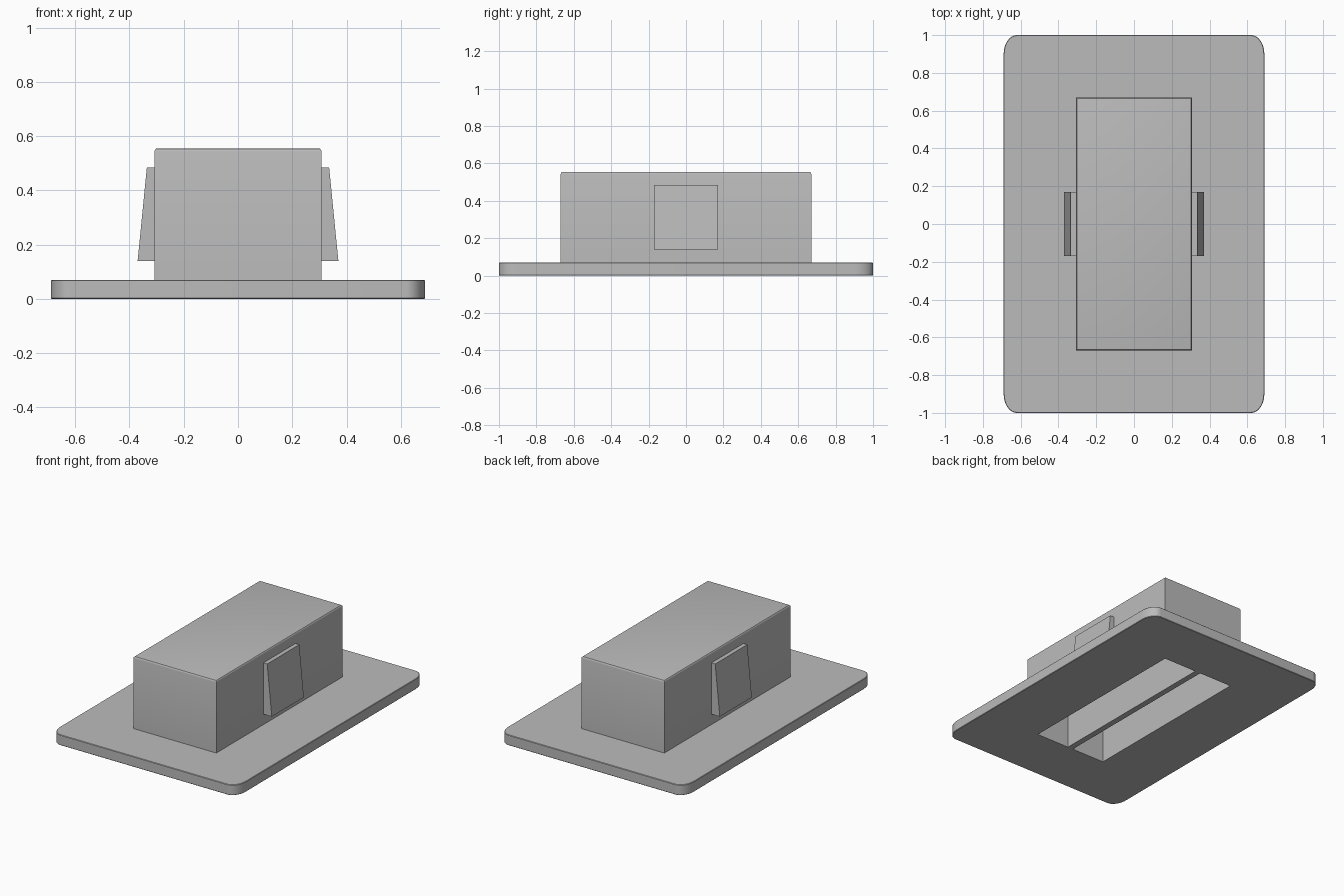
import bpy, bmesh
from math import sin, cos, pi

cube = bpy.data.objects.get("Cube")
if cube:
    bpy.data.objects.remove(cube, do_unlink=True)

grey = bpy.data.materials.new("plain_grey")
grey.use_nodes = True
grey.diffuse_color = (0.5, 0.5, 0.5, 1)
grey.node_tree.nodes["Principled BSDF"].inputs["Base Color"].default_value = (0.5, 0.5, 0.5, 1)

PLATE_TOP, HOUSING_TOP = 0.07, 0.555


def prism(name, outline, direction, round_edges=None, radius=0.01, segments=3):
    """Extrude a closed outline; optionally round the edges picked by a rule."""
    bm = bmesh.new()
    face = bm.faces.new([bm.verts.new(p) for p in outline])
    moved = bmesh.ops.extrude_face_region(bm, geom=[face])["geom"]
    bmesh.ops.translate(bm, vec=direction,
                        verts=[v for v in moved if isinstance(v, bmesh.types.BMVert)])
    bmesh.ops.recalc_face_normals(bm, faces=bm.faces)
    if round_edges:
        bmesh.ops.bevel(bm, geom=[e for e in bm.edges if round_edges(e)], offset=radius,
                        segments=segments, profile=0.5, affect='EDGES')
    mesh = bpy.data.meshes.new(name)
    bm.to_mesh(mesh)
    bm.free()
    mesh.materials.append(grey)
    obj = bpy.data.objects.new(name, mesh)
    bpy.context.collection.objects.link(obj)
    return obj


def rectangle(x0, x1, y, z):
    return [(x0, -y, z), (x1, -y, z), (x1, y, z), (x0, y, z)]


def activate(obj):
    bpy.ops.object.select_all(action='DESELECT')
    obj.select_set(True)
    bpy.context.view_layer.objects.active = obj


def flat_edge(e):
    return abs(e.verts[0].co.z - e.verts[1].co.z) < 0.001


# Base plate with rounded corners
outline = []
for quarter, (sx, sy) in enumerate([(1, 1), (-1, 1), (-1, -1), (1, -1)]):
    for i in range(11):
        a = (quarter + i / 10) * pi / 2
        outline.append((sx * 0.62 + 0.07 * cos(a), sy * 0.9 + 0.1 * sin(a), 0))
plate = prism("base_plate", outline, (0, 0, PLATE_TOP), flat_edge, 0.003, 1)

# Housing block with softened top edges
housing = prism("housing", rectangle(-0.308, 0.308, 0.67, PLATE_TOP),
                (0, 0, HOUSING_TOP - PLATE_TOP),
                lambda e: flat_edge(e) and e.verts[0].co.z > 0.5, 0.012)

# Two long hollows open at the underside, with a thin rib between them
for side in (-1, 1):
    x0, x1 = sorted((side * 0.02, side * 0.266))
    cutter = prism("slot_cutter", rectangle(x0, x1, 0.62, -0.1), (0, 0, 0.61))
    cutter.hide_render = True
    for obj in (plate, housing):
        cut = obj.modifiers.new("slot", 'BOOLEAN')
        cut.operation, cut.solver, cut.object = 'DIFFERENCE', 'EXACT', cutter
        activate(obj)
        bpy.ops.object.modifier_apply(modifier=cut.name)
    bpy.data.objects.remove(cutter, do_unlink=True)

# Tapered snap clips on both long sides
for side, name in ((1, "left_clip"), (-1, "right_clip")):
    wedge = [(side * x, -0.17, z) for x, z in
             ((0.3, 0.14), (0.37, 0.14), (0.336, 0.485), (0.3, 0.485))]
    prism(name, wedge, (0, 0.34, 0))

# Smooth the rounded corners, keep everything else crisp
for obj in (plate, housing):
    activate(obj)
    bpy.ops.object.shade_smooth_by_angle(angle=pi / 6)
